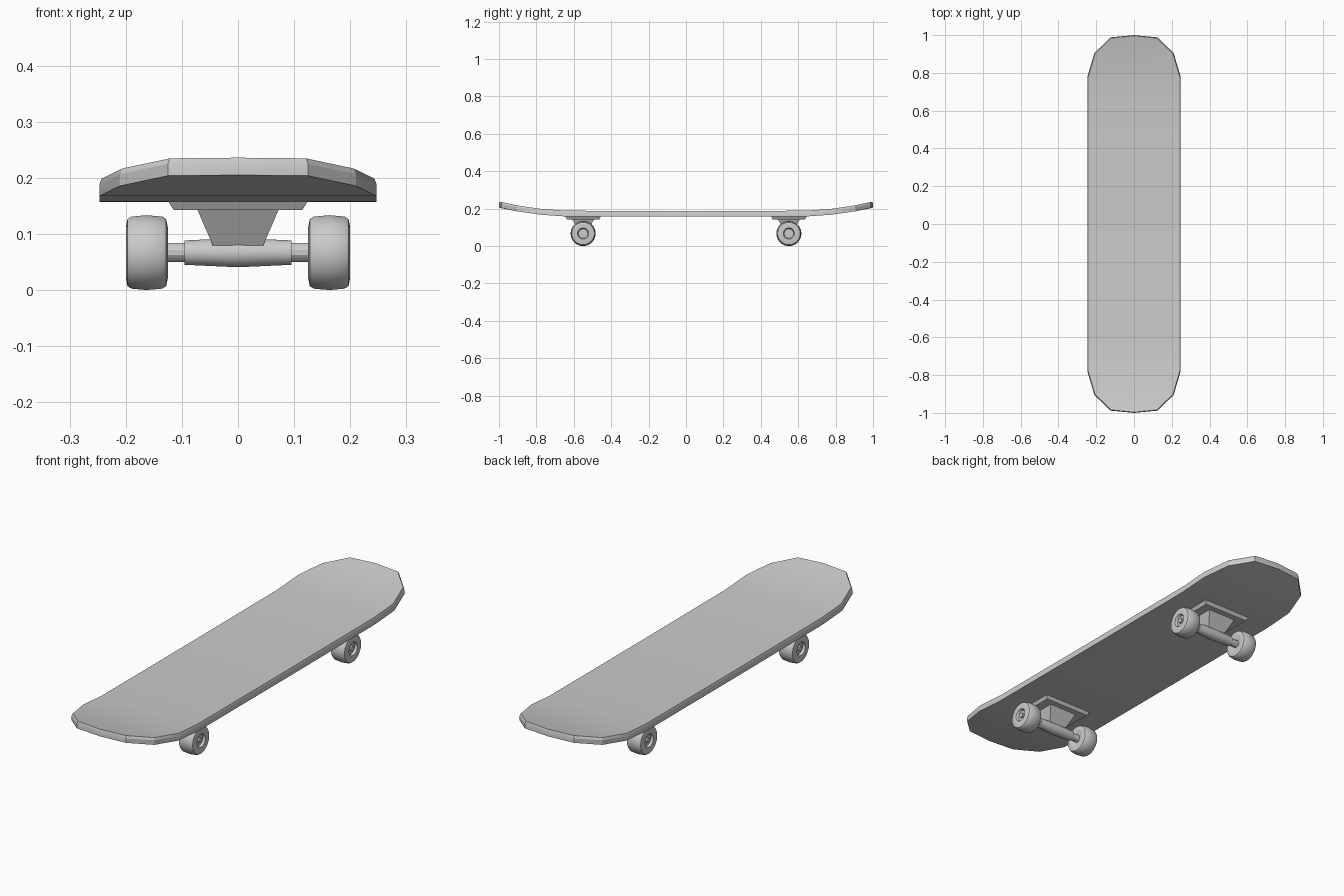
import bpy, bmesh, math

if "Cube" in bpy.data.objects:
    bpy.data.objects.remove(bpy.data.objects["Cube"])

AXLE_Z = 0.067


def finish(name, bm, angle=None):
    bmesh.ops.recalc_face_normals(bm, faces=bm.faces[:])
    me = bpy.data.meshes.new(name)
    bm.to_mesh(me)
    bm.free()
    ob = bpy.data.objects.new(name, me)
    bpy.context.collection.objects.link(ob)
    if angle:
        bpy.ops.object.select_all(action='DESELECT')
        ob.select_set(True)
        bpy.context.view_layer.objects.active = ob
        bpy.ops.object.shade_smooth_by_angle(angle=math.radians(angle))
    return ob


def lathe_x(name, profile, sides, y, sign=1, angle=30):
    """Revolve (x, radius) points around the axle line."""
    bm = bmesh.new()
    rings = []
    for x, r in profile:
        rings.append([bm.verts.new((sign * x,
                                    y + r * math.cos(2 * math.pi * (i + .5) / sides),
                                    AXLE_Z + r * math.sin(2 * math.pi * (i + .5) / sides)))
                      for i in range(sides)])
    for a, b in zip(rings, rings[1:]):
        for i in range(sides):
            j = (i + 1) % sides
            bm.faces.new((a[i], a[j], b[j], b[i]))
    bm.faces.new(rings[0])
    bm.faces.new(rings[-1])
    return finish(name, bm, angle)


def tapered_block(name, y, bottom, top):
    """Block from two (half_x, half_y, z) rectangles."""
    bm = bmesh.new()
    lo, hi = [[bm.verts.new((sx * hx, y + sy * hy, z))
               for sx, sy in ((-1, -1), (1, -1), (1, 1), (-1, 1))]
              for hx, hy, z in (bottom, top)]
    bm.faces.new(lo)
    bm.faces.new(hi)
    for i in range(4):
        j = (i + 1) % 4
        bm.faces.new((lo[i], lo[j], hi[j], hi[i]))
    return finish(name, bm)


# Deck: rows of (y, half width, underside height), mirrored front to back
half = [(0.64, 0.247, 0.158), (0.78, 0.247, 0.168),
        (0.905, 0.21, 0.186), (0.988, 0.125, 0.204)]
rows = [(-y, w, z) for y, w, z in reversed(half)] + [(0, 0.247, 0.157)] + half
bm = bmesh.new()


def layer(inset, lift):
    grid = []
    for k, (y, w, z) in enumerate(rows):
        tip = 0.012 if k == len(rows) - 1 else -0.012 if k == 0 else 0
        s = 1 - inset / 1.0
        grid.append([bm.verts.new((sx * (w - inset), (y + (tip if sx == 0 else 0)) * s,
                                   z + lift)) if sx else
                     bm.verts.new((0, (y + tip) * s, z + lift + abs(tip) * 0.1))
                     for sx in (-1, 0, 1)])
    return grid


def fill(grid):
    for a, b in zip(grid, grid[1:]):
        for i in range(2):
            bm.faces.new((a[i], a[i + 1], b[i + 1], b[i]))


def rim(grid):
    return (grid[0] + [r[2] for r in grid[1:-1]] + grid[-1][::-1]
            + [r[0] for r in reversed(grid[1:-1])])


under, side, top = layer(0, 0), layer(0, 0.021), layer(0.004, 0.031)
fill(under)
fill(top)
for a, b in ((under, side), (side, top)):
    ra, rb = rim(a), rim(b)
    for i in range(len(ra)):
        j = (i + 1) % len(ra)
        bm.faces.new((ra[i], ra[j], rb[j], rb[i]))
finish("deck", bm, 25)

wheel = [(0.132, 0.020), (0.126, 0.034), (0.125, 0.045), (0.128, 0.060),
         (0.135, 0.0645), (0.163, 0.067), (0.190, 0.0645), (0.197, 0.060),
         (0.200, 0.045), (0.199, 0.030), (0.188, 0.025)]

for label, y in (("front", -0.55), ("back", 0.55)):
    # Truck: mounting plate, neck, hanger and axle
    tapered_block(label + "_mount_plate", y, (0.115, 0.086, 0.143), (0.125, 0.096, 0.160))
    tapered_block(label + "_truck_neck", y, (0.045, 0.022, 0.080), (0.073, 0.060, 0.145))
    lathe_x(label + "_hanger", [(-0.095, 0.0225), (0, 0.027), (0.095, 0.0225)], 12, y)
    lathe_x(label + "_axle", [(-0.196, 0.012), (-0.186, 0.012), (-0.186, 0.0175),
                              (0.186, 0.0175), (0.186, 0.012), (0.196, 0.012)], 12, y)
    # Wheels
    for side_name, s in (("left", -1), ("right", 1)):
        lathe_x(f"{label}_{side_name}_wheel", wheel, 32, y, s, 35)
